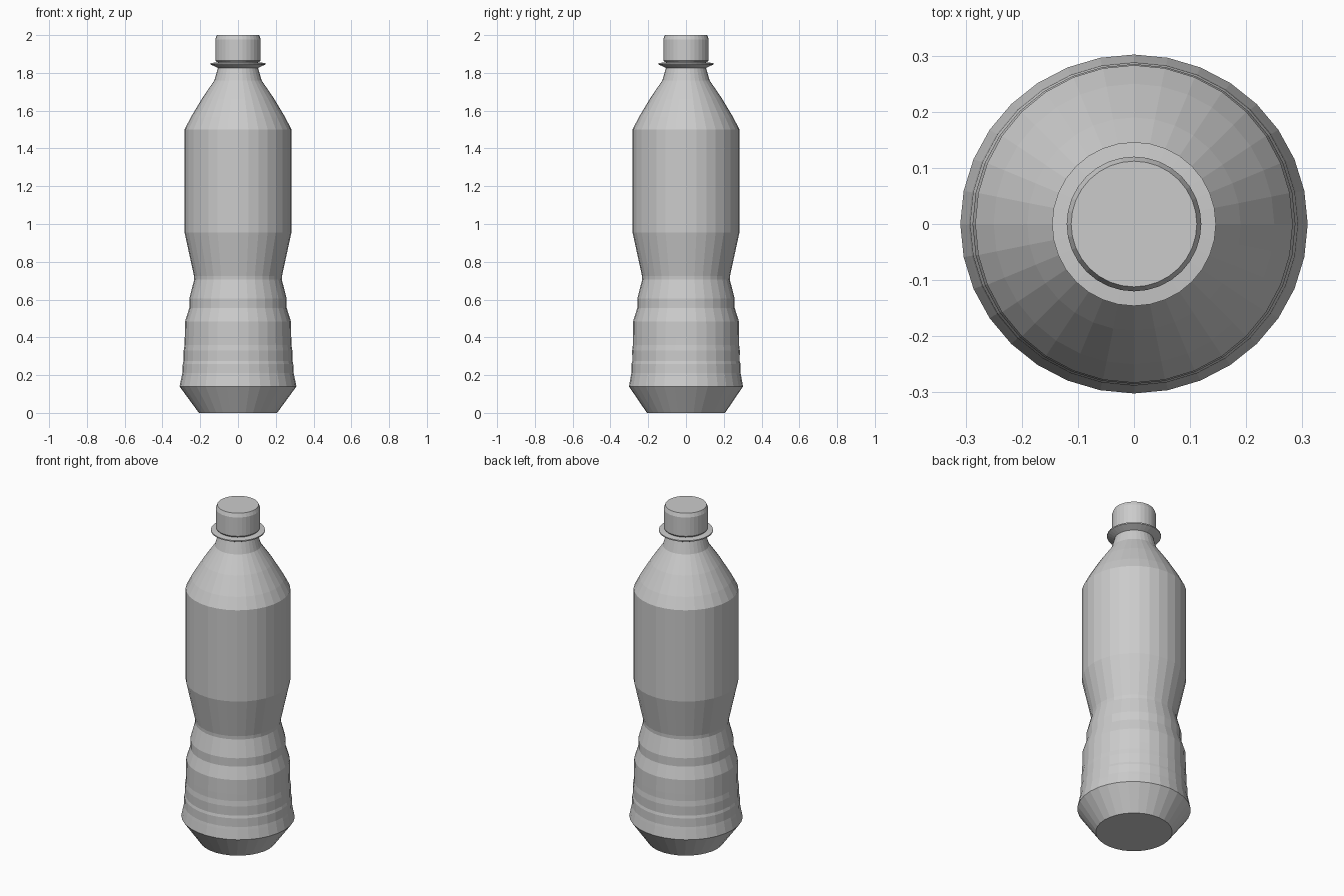
import bpy, bmesh, math

cube = bpy.data.objects.get("Cube")
if cube:
    bpy.data.objects.remove(cube)

SIDES = 32
GREY = (0.6, 0.6, 0.6, 1.0)

plastic = bpy.data.materials.new("grey_plastic")
plastic.use_nodes = True
plastic.diffuse_color = GREY
plastic.node_tree.nodes["Principled BSDF"].inputs["Base Color"].default_value = GREY


def lathe(name, profile, stretch=lambda z: 1.0):
    """Turn a (radius, height) profile around z into a closed faceted solid."""
    bm = bmesh.new()
    rings = []
    for r, z in profile:
        angles = [math.tau * i / SIDES for i in range(SIDES)]
        rings.append([bm.verts.new((r * stretch(z) * math.cos(a), r * math.sin(a), z))
                      for a in angles])
    for low, high in zip(rings, rings[1:]):
        for i in range(SIDES):
            j = (i + 1) % SIDES
            bm.faces.new((low[i], low[j], high[j], high[i]))
    bm.faces.new(rings[0][::-1])
    bm.faces.new(rings[-1])
    bmesh.ops.recalc_face_normals(bm, faces=bm.faces)
    mesh = bpy.data.meshes.new(name)
    bm.to_mesh(mesh)
    bm.free()
    mesh.materials.append(plastic)
    obj = bpy.data.objects.new(name, mesh)
    bpy.context.collection.objects.link(obj)
    return obj


def base_stretch(z):
    # The widest part of the base is slightly oval
    return 1 + 0.025 * max(0, 1 - abs(z - 0.14) / (0.3 if z > 0.14 else 0.14))


# Bottle wall: foot, ribbed grip, waist, label panel, shoulder, neck
lathe("bottle_body", [
    (0.207, 0), (0.302, 0.14), (0.292, 0.195), (0.289, 0.21), (0.288, 0.26),
    (0.284, 0.275), (0.285, 0.33), (0.281, 0.36), (0.281, 0.4), (0.28, 0.485),
    (0.258, 0.555), (0.258, 0.605), (0.232, 0.705), (0.233, 0.725),
    (0.283, 0.955), (0.283, 1.5), (0.25, 1.565), (0.19, 1.665),
    (0.125, 1.76), (0.105, 1.83), (0.105, 1.87),
], base_stretch)

# Thin collar flaring out under the cap
lathe("neck_collar", [(0.104, 1.825), (0.146, 1.845), (0.146, 1.852), (0.104, 1.856)])

# Screw cap with a bevelled top edge
lathe("cap", [(0.113, 1.857), (0.12, 1.866), (0.12, 1.978), (0.112, 2.0)])
